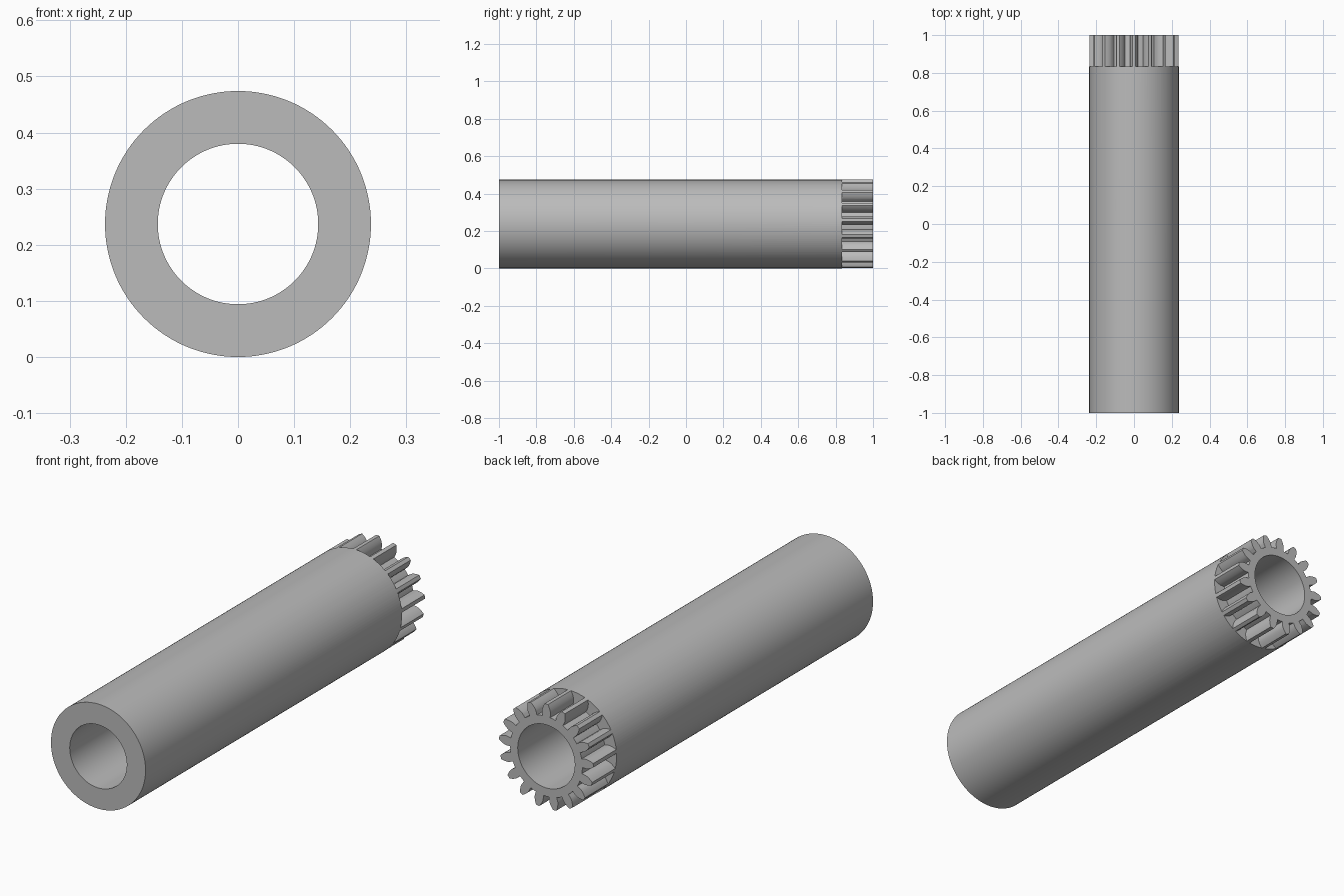
import bpy, bmesh
from math import sin, cos, pi, sqrt, atan, tan, radians
from mathutils import Matrix, Vector

if "Cube" in bpy.data.objects:
    bpy.data.objects.remove(bpy.data.objects["Cube"])

OUTER, BORE, SHOULDER = 0.237, 0.143, 0.835
TEETH = 17
MODULE = 2 * OUTER / (TEETH + 2)
PITCH = MODULE * TEETH / 2
ROOT = PITCH - 1.25 * MODULE
BASE = PITCH * cos(radians(20))

grey = bpy.data.materials.new("plain grey")
grey.use_nodes = True
colour = (0.5, 0.5, 0.5, 1)
grey.diffuse_color = colour
grey.node_tree.nodes["Principled BSDF"].inputs["Base Color"].default_value = colour


def polar(r, a):
    return r * cos(a), r * sin(a)


def circle(r, n=128):
    return [polar(r, 2 * pi * i / n) for i in range(n)]


def gear_outline(tip):
    """Involute outline with one tooth pointing straight up."""
    pts = []
    half = pi / (2 * TEETH) + tan(radians(20)) - radians(20)
    gap = pi / TEETH - half
    for k in range(TEETH):
        mid = pi / 2 + 2 * pi * k / TEETH
        flank = [(ROOT, half)]
        for i in range(8):
            r = BASE + (tip - BASE) * i / 7
            t = sqrt(max((r / BASE) ** 2 - 1, 0))
            flank.append((r, half - (t - atan(t))))
        pts += [polar(r, mid - a) for r, a in flank]
        pts += [polar(r, mid + a) for r, a in reversed(flank)]
        # Floor of the gap up to the next tooth
        pts += [polar(ROOT, mid + half + gap * 2 * j / 3) for j in (1, 2)]
    return pts


def extrude_along_y(name, loops, y0, y1):
    """Solid from nested closed loops, drawn in x and z."""
    curve = bpy.data.curves.new(name, "CURVE")
    curve.dimensions = "2D"
    curve.fill_mode = "BOTH"
    curve.extrude = (y1 - y0) / 2
    for loop in loops:
        spline = curve.splines.new("POLY")
        spline.points.add(len(loop) - 1)
        for p, (x, z) in zip(spline.points, loop):
            p.co = (x, z, 0, 1)
        spline.use_cyclic_u = True
    temp = bpy.data.objects.new("temporary_curve", curve)
    bpy.context.scene.collection.objects.link(temp)
    bpy.context.view_layer.update()
    mesh = bpy.data.meshes.new_from_object(
        temp.evaluated_get(bpy.context.evaluated_depsgraph_get()))
    bpy.data.objects.remove(temp)
    bm = bmesh.new()
    bm.from_mesh(mesh)
    bmesh.ops.remove_doubles(bm, verts=bm.verts, dist=1e-5)
    bmesh.ops.recalc_face_normals(bm, faces=bm.faces)
    place = Matrix.Translation(Vector((0, (y0 + y1) / 2, OUTER)))
    bm.transform(place @ Matrix.Rotation(pi / 2, 4, "X"))
    bm.to_mesh(mesh)
    bm.free()
    mesh.materials.clear()
    mesh.materials.append(grey)
    obj = bpy.data.objects.new(name, mesh)
    bpy.context.scene.collection.objects.link(obj)
    return obj


# Hollow shaft, with the teeth cut into its back end
shaft = extrude_along_y("toothed_shaft", [circle(OUTER), circle(BORE)], -1, 1)
cutter = extrude_along_y("tooth_gap_cutter",
                         [circle(OUTER * 1.3), gear_outline(OUTER * 1.02)],
                         SHOULDER, 1.1)
cutter.hide_render = True

bpy.ops.object.select_all(action="DESELECT")
shaft.select_set(True)
bpy.context.view_layer.objects.active = shaft
cut = shaft.modifiers.new("tooth gaps", "BOOLEAN")
cut.operation = "DIFFERENCE"
cut.solver = "EXACT"
cut.object = cutter
bpy.ops.object.modifier_apply(modifier=cut.name)
bpy.data.objects.remove(cutter)
bpy.ops.object.shade_smooth_by_angle(angle=radians(25))
